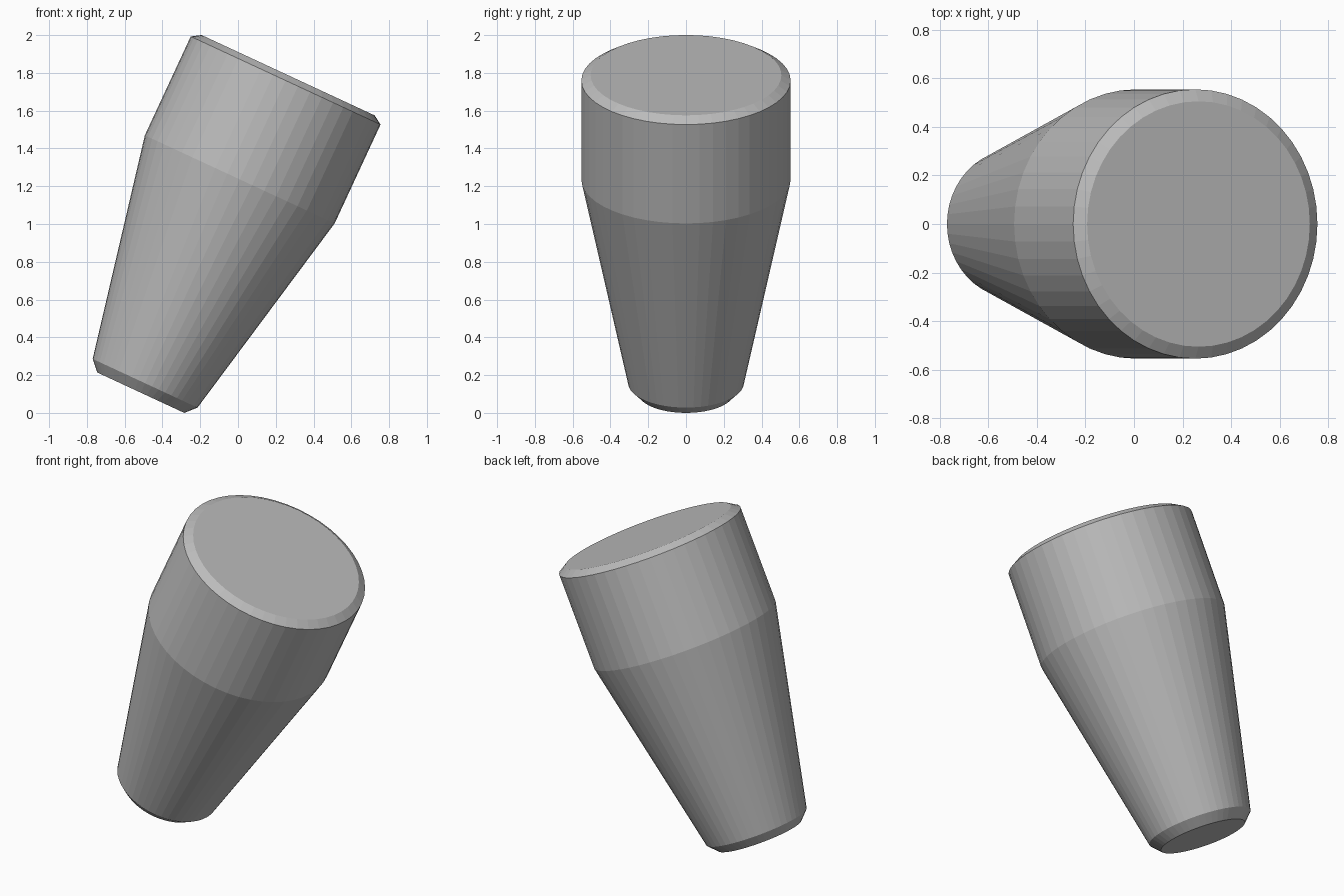
import bpy, bmesh, math
from mathutils import Matrix

if "Cube" in bpy.data.objects:
    bpy.data.objects.remove(bpy.data.objects["Cube"])

SIDES = 48
TILT = math.radians(24.9)

# (radius, distance along the axis): foot, lower bevel, shoulder, rim, top face
PROFILE = [(0.254, 0.0), (0.306, 0.055), (0.554, 1.245), (0.554, 1.822), (0.505, 1.853)]

grey = bpy.data.materials.new("plain grey")
grey.diffuse_color = (0.5, 0.5, 0.5, 1)
grey.use_nodes = True
grey.node_tree.nodes["Principled BSDF"].inputs["Base Color"].default_value = grey.diffuse_color

# Lathe the tapered body
bm = bmesh.new()
rings = []
for r, z in PROFILE:
    rings.append([bm.verts.new((r * math.cos(2 * math.pi * i / SIDES),
                                r * math.sin(2 * math.pi * i / SIDES), z))
                  for i in range(SIDES)])
for low, high in zip(rings, rings[1:]):
    for i in range(SIDES):
        j = (i + 1) % SIDES
        bm.faces.new((low[i], low[j], high[j], high[i]))

# Flat end caps
bm.faces.new(rings[0][::-1])
bm.faces.new(rings[-1])

# Lean the body towards +x, resting on the edge of its foot
bm.transform(Matrix.Translation((-0.515, 0, 0.107)) @ Matrix.Rotation(TILT, 4, 'Y'))

mesh = bpy.data.meshes.new("tapered_body")
bm.to_mesh(mesh)
bm.free()
mesh.materials.append(grey)
body = bpy.data.objects.new("tapered_body", mesh)
bpy.context.collection.objects.link(body)
